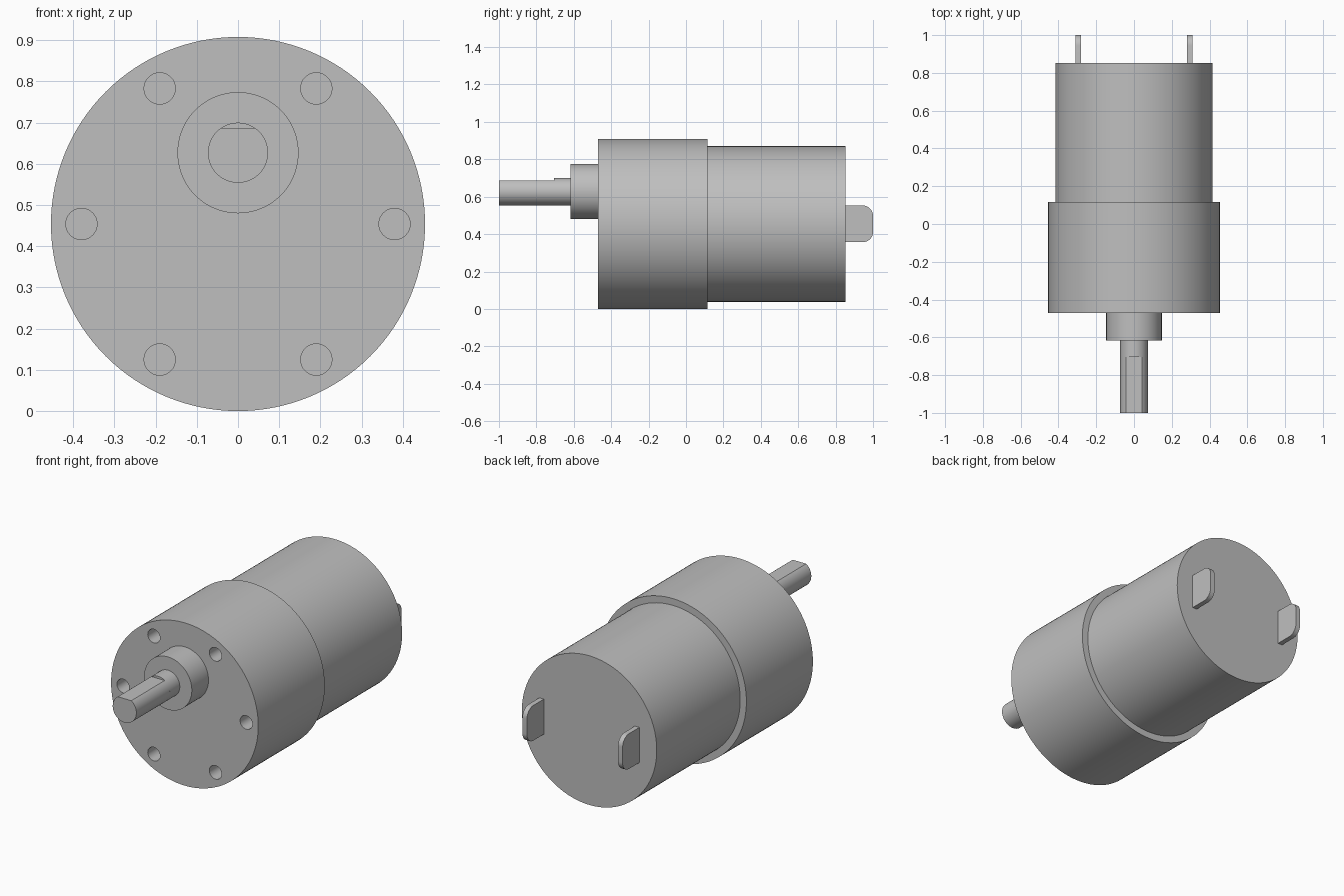
import bpy, bmesh, math

if "Cube" in bpy.data.objects:
    bpy.data.objects.remove(bpy.data.objects["Cube"])

CZ = 0.454          # body axis height
SZ = 0.627          # offset output shaft height

metal = bpy.data.materials.new("grey metal")
metal.diffuse_color = (0.52, 0.52, 0.52, 1)
metal.use_nodes = True
metal.node_tree.nodes["Principled BSDF"].inputs["Base Color"].default_value = metal.diffuse_color


def circle(r, cx, cz, n=96):
    return [(cx + r * math.cos(2 * math.pi * i / n),
             cz + r * math.sin(2 * math.pi * i / n)) for i in range(n)]


def extrude(name, profiles, place, a, b):
    """Extrude closed 2D outlines from a to b; place maps (u, v, depth) to xyz."""
    bm = bmesh.new()
    for pts in profiles:
        va = [bm.verts.new(place(u, v, a)) for u, v in pts]
        vb = [bm.verts.new(place(u, v, b)) for u, v in pts]
        bm.faces.new(va)
        bm.faces.new(vb[::-1])
        for i in range(len(pts)):
            j = (i + 1) % len(pts)
            bm.faces.new((va[j], va[i], vb[i], vb[j]))
    bmesh.ops.recalc_face_normals(bm, faces=bm.faces)
    me = bpy.data.meshes.new(name)
    bm.to_mesh(me)
    bm.free()
    me.materials.append(metal)
    ob = bpy.data.objects.new(name, me)
    bpy.context.collection.objects.link(ob)
    return ob


def smooth(ob):
    bpy.ops.object.select_all(action='DESELECT')
    bpy.context.view_layer.objects.active = ob
    ob.select_set(True)
    bpy.ops.object.shade_smooth_by_angle(angle=math.radians(30))


def along_y(u, v, d):
    return (u, d, v)


def along_x(u, v, d):
    return (d, u, v)


# Gearbox with six blind mounting holes
gearbox = extrude("gearbox", [circle(0.454, 0, CZ, 128)], along_y, -0.47, 0.116)
holes = [circle(0.038, 0.38 * math.cos(k * math.pi / 3),
                CZ + 0.38 * math.sin(k * math.pi / 3), 32) for k in range(6)]
cutter = extrude("hole_cutter", holes, along_y, -0.52, -0.37)
mod = gearbox.modifiers.new("holes", 'BOOLEAN')
mod.operation = 'DIFFERENCE'
mod.solver = 'EXACT'
mod.object = cutter
bpy.context.view_layer.objects.active = gearbox
bpy.ops.object.modifier_apply(modifier=mod.name)
bpy.data.objects.remove(cutter)

# Motor can
motor = extrude("motor_can", [circle(0.416, 0, CZ, 128)], along_y, 0.10, 0.852)

# Shaft boss and round shaft root
boss = extrude("shaft_boss", [circle(0.147, 0, SZ)], along_y, -0.617, -0.46)
root = extrude("shaft_root", [circle(0.073, 0, SZ, 64)], along_y, -0.705, -0.61)

# D-shaped shaft end, flat on top
half = math.acos(0.06 / 0.073)
d_pts = []
for i in range(57):
    t = math.pi / 2 + half + (2 * math.pi - 2 * half) * i / 56
    d_pts.append((0.073 * math.cos(t), SZ + 0.073 * math.sin(t)))
shaft_end = extrude("shaft_end", [d_pts], along_y, -1.0, -0.705)

# Two terminal tabs with rounded outer corners
R, Z0, Z1 = 0.055, 0.357, 0.553
tab = [(0.84, Z1), (0.84, Z0)]
for cz, start in ((Z0 + R, -math.pi / 2), (Z1 - R, 0)):
    for i in range(13):
        t = start + math.pi / 2 * i / 12
        tab.append((1.0 - R + R * math.cos(t), cz + R * math.sin(t)))
tabs = [extrude("terminal_" + side, [tab], along_x, s * 0.281, s * 0.309)
        for side, s in (("left", -1), ("right", 1))]

for ob in [gearbox, motor, boss, root, shaft_end] + tabs:
    smooth(ob)
